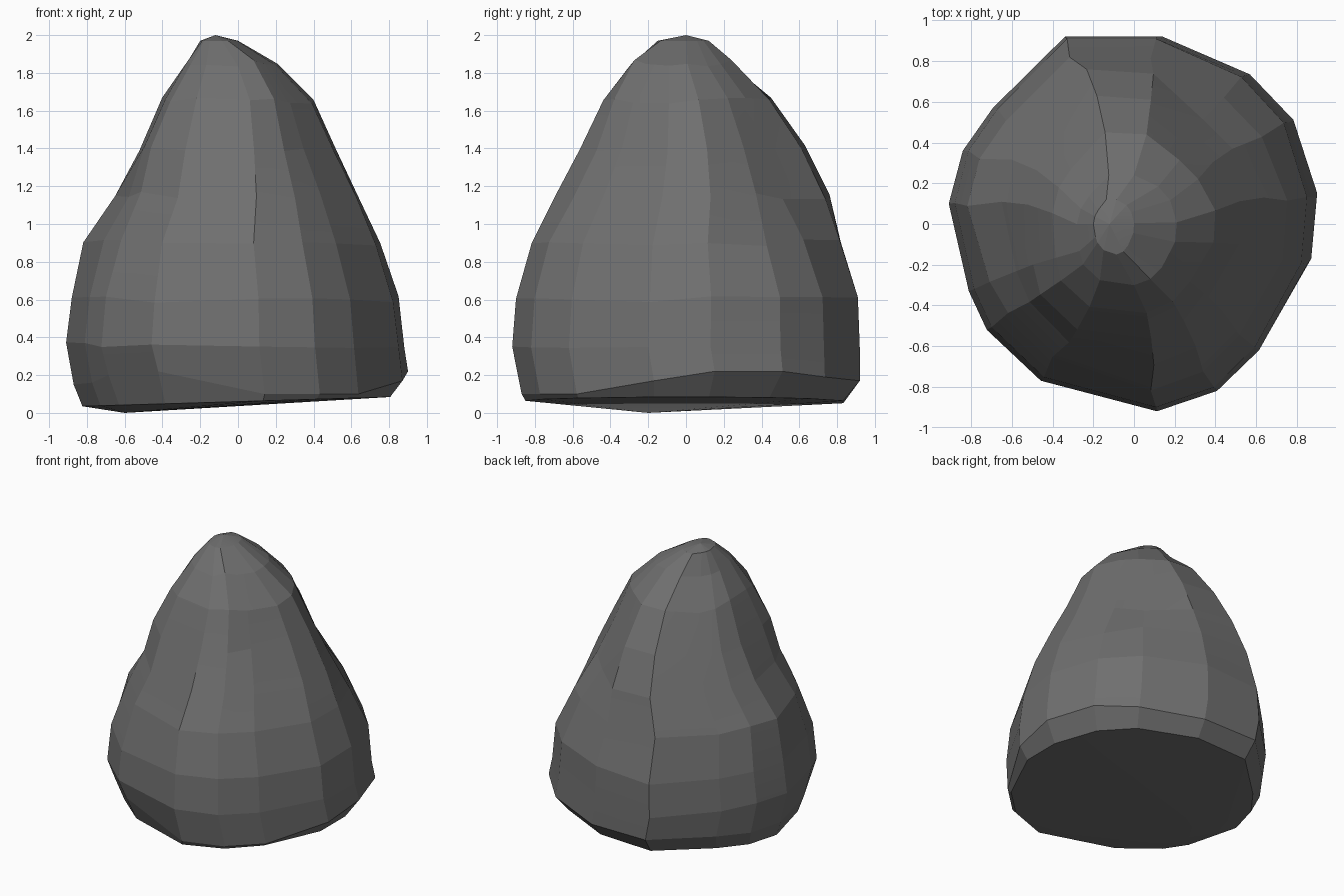
import bpy, bmesh, random
from mathutils import Vector

random.seed(4)
cube = bpy.data.objects.get("Cube")
if cube:
    bpy.data.objects.remove(cube, do_unlink=True)

# Stone colour
stone = bpy.data.materials.new("dark grey stone")
stone.use_nodes = True
grey = (0.16, 0.16, 0.16, 1)
stone.diffuse_color = grey
bsdf = stone.node_tree.nodes["Principled BSDF"]
bsdf.inputs["Base Color"].default_value = grey
bsdf.inputs["Roughness"].default_value = 0.9

# Plan outline of the boulder, counter-clockwise from its left side,
# with the height of the undercut edge at each corner
OUTLINE = [(.91, .13, .22), (.79, .5, .22), (.57, .73, .19), (.13, .92, .17),
           (-.33, .92, .17), (-.69, .57, .16), (-.84, .36, .15), (-.91, .1, .15),
           (-.81, -.33, .16), (-.72, -.52, .2), (-.45, -.77, .22), (.13, -.92, .1),
           (.43, -.82, .1), (.64, -.62, .1), (.88, -.2, .17)]

# Height, then the x and y extents of each level
LEVELS = [(.06, -.86, .88, -.86, .88), (.18, -.87, .9, -.87, .92),
          (.36, -.91, .88, -.92, .92), (.6, -.88, .85, -.9, .91),
          (.9, -.82, .76, -.82, .82), (1.15, -.65, .66, -.7, .76),
          (1.4, -.52, .54, -.57, .63), (1.65, -.4, .41, -.44, .45),
          (1.85, -.28, .21, -.3, .24), (1.97, -.2, .0, -.15, .12)]

# Dents (negative for bulges) per level, by the direction they face
DENTS = {(1, 1): (0, 0, 0, 0, .04, .13, .12, .06, 0, 0),
         (-1, -1): (0, 0, 0, 0, .05, 0, -.07, -.06, -.03, 0),
         (1, -1): (0, 0, 0, 0, .01, .04, .05, .02, 0, 0)}


def fit(t, low, high, reach):
    """Map an outline coordinate into a level's extents."""
    return (low + high) / 2 + t / reach * (high - low) / 2


bm = bmesh.new()
rings = []
for i, (z, x0, x1, y0, y1) in enumerate(LEVELS):
    ring = []
    for px, py, edge in OUTLINE:
        x, y = fit(px, x0, x1, .91), fit(py, y0, y1, .92)
        height = z
        if i == 0:                          # tilted, inset underside
            inset = 1 - .6 * (edge - .08)
            x, y = x * inset, y * inset
            height += .03 * x
        elif i == 1:                        # undercut edge
            height = edge
        elif i < len(LEVELS) - 1:           # chipped, dented levels
            height += random.uniform(-.02, .02)
            outward = Vector((px, py)).normalized()
            for facing, depths in DENTS.items():
                side = max(0, outward.dot(Vector(facing).normalized()))
                push = outward * depths[i] * side ** 8
                x, y = x - push.x, y - push.y
        ring.append(bm.verts.new((x, y, height)))
    rings.append(ring)

# Faceted sides
n = len(OUTLINE)
for low, high in zip(rings, rings[1:]):
    for k in range(n):
        j = (k + 1) % n
        bm.faces.new((low[k], low[j], high[j], high[k]))

# Shallow underside and blunt tip
for ring, tip, flip in ((rings[0], (-.6, -.2, 0), True), (rings[-1], (-.12, 0, 2), False)):
    centre = bm.verts.new(Vector(tip))
    for k in range(n):
        a, b = ring[k], ring[(k + 1) % n]
        bm.faces.new((b, a, centre) if flip else (a, b, centre))

bmesh.ops.recalc_face_normals(bm, faces=bm.faces)
mesh = bpy.data.meshes.new("boulder")
bm.to_mesh(mesh)
bm.free()
mesh.materials.append(stone)
boulder = bpy.data.objects.new("boulder", mesh)
bpy.context.collection.objects.link(boulder)

# Soften only the faintest creases, keeping the facets
bpy.context.view_layer.objects.active = boulder
boulder.select_set(True)
bpy.ops.object.shade_smooth_by_angle(angle=0.1)
